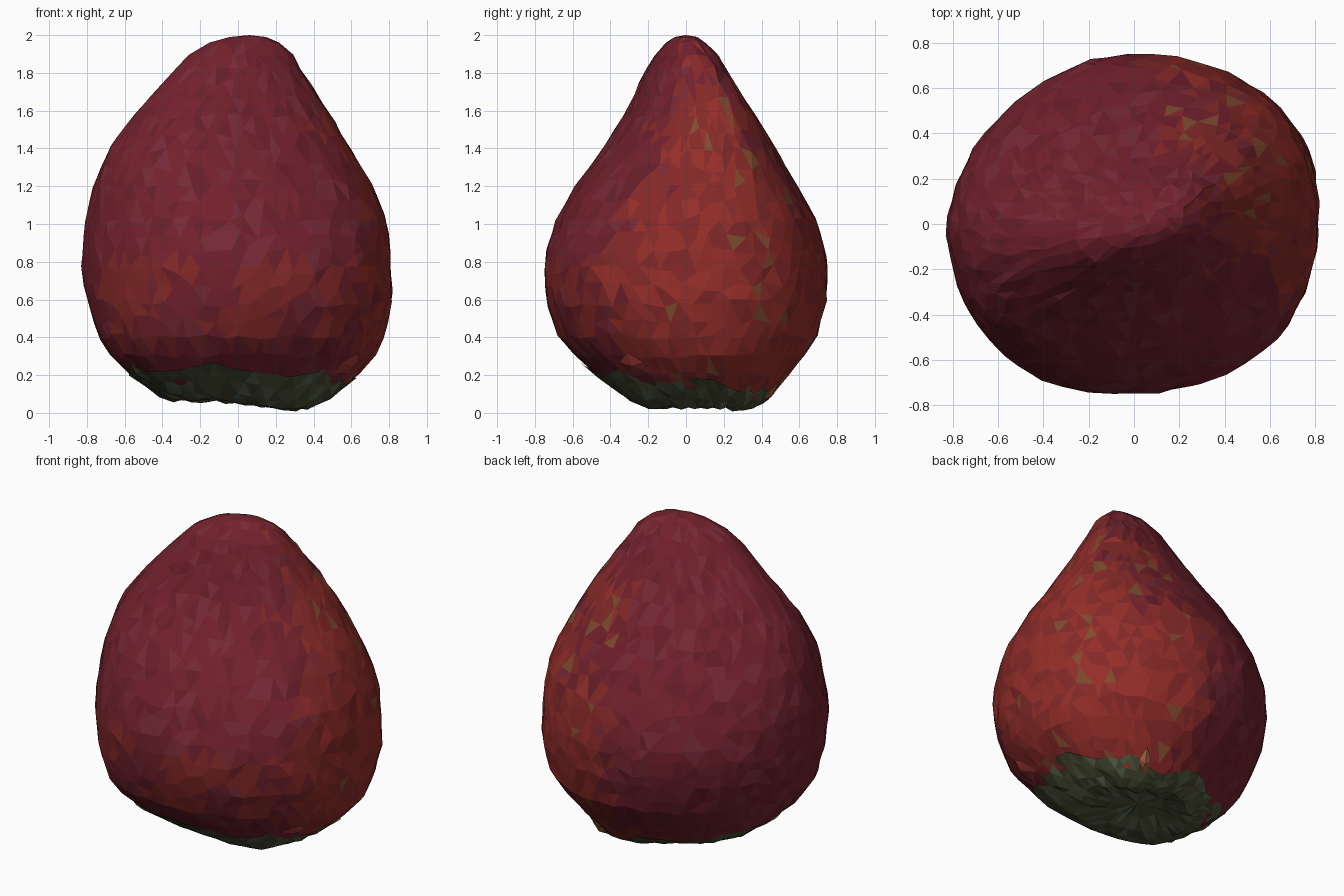
import bpy, bmesh, math, random
from mathutils import Vector, noise

if "Cube" in bpy.data.objects:
    bpy.data.objects.remove(bpy.data.objects["Cube"])

random.seed(4)

# Fruit sections: z, left x, right x, front y, back y, skew
KEYS = [
    (0.07, -0.14, 0.20, -0.05, 0.20, 0.1),
    (0.035, -0.31, 0.39, -0.20, 0.34, 0.12),
    (0.09, -0.45, 0.52, -0.33, 0.45, 0.14),
    (0.20, -0.57, 0.64, -0.47, 0.54, 0.14),
    (0.30, -0.67, 0.72, -0.58, 0.62, 0.12),
    (0.40, -0.73, 0.77, -0.67, 0.69, 0.1),
    (0.60, -0.80, 0.815, -0.74, 0.74, 0.06),
    (0.80, -0.825, 0.81, -0.75, 0.75, 0.04),
    (1.00, -0.805, 0.79, -0.695, 0.70, 0.06),
    (1.20, -0.765, 0.71, -0.585, 0.59, 0.12),
    (1.40, -0.68, 0.59, -0.435, 0.47, 0.22),
    (1.60, -0.53, 0.475, -0.305, 0.345, 0.32),
    (1.80, -0.345, 0.345, -0.215, 0.22, 0.34),
    (1.90, -0.25, 0.285, -0.16, 0.16, 0.34),
    (1.96, -0.15, 0.22, -0.10, 0.10, 0.3),
    (1.99, -0.04, 0.15, -0.05, 0.055, 0.3),
]


def surface(u, t, grow=0.0):
    """Point on the fruit at section number u and angle t."""
    u = min(max(u, 0), len(KEYS) - 1)
    i = min(int(u), len(KEYS) - 2)
    f = u - i
    z, xl, xr, yf, yb, skew = [a + (b - a) * f for a, b in zip(KEYS[i], KEYS[i + 1])]
    # Squarer than an ellipse, fuller front right, and fuller front left low down
    low = max(0, 1 - z / 0.6)
    square = 0.015 + 0.03 * max(0, z - 1.2)
    lean = (0.035 + 0.02 * low) * math.cos(t + math.pi / 4)
    lean += 0.06 * low * math.cos(t + 0.75 * math.pi)
    full = 1 + (square + lean) * math.sin(2 * t) ** 2
    x = (xl + xr) / 2 + ((xr - xl) / 2 + grow) * full * math.cos(t)
    y = (yf + yb) / 2 + ((yb - yf) / 2 + grow) * full * math.sin(t + skew)
    if z < 0.25:  # wavy underside, lowest right of centre
        fade = 1 - z / 0.25
        z += fade * (0.03 - 0.06 * math.exp(-((x - 0.25) / 0.2) ** 2))
    return Vector((x, y, z))


def material(name, rgb):
    m = bpy.data.materials.new(name)
    m.diffuse_color = (*rgb, 1)
    m.use_nodes = True
    m.node_tree.nodes["Principled BSDF"].inputs["Base Color"].default_value = m.diffuse_color
    return m


def finish(bm, name, mats):
    bmesh.ops.recalc_face_normals(bm, faces=bm.faces)
    me = bpy.data.meshes.new(name)
    bm.to_mesh(me)
    bm.free()
    for m in mats:
        me.materials.append(m)
    ob = bpy.data.objects.new(name, me)
    bpy.context.collection.objects.link(ob)
    return ob


def bridge(bm, low, high, odd):
    """Triangles between two rings that are half a step apart."""
    n = len(low)
    for j in range(n):
        k = (j + 1) % n
        if odd:
            bm.faces.new((low[j], high[k], high[j]))
            bm.faces.new((low[j], low[k], high[k]))
        else:
            bm.faces.new((low[j], low[k], high[j]))
            bm.faces.new((low[k], high[k], high[j]))


def cap(bm, ring, co):
    pole = bm.verts.new(co)
    for j in range(len(ring)):
        bm.faces.new((ring[j], ring[(j + 1) % len(ring)], pole))


# Fruit body: jittered, faceted skin, open where the calyx covers it
SEG = 52
bm = bmesh.new()
rows = [1.9, 2.4, 3, 4, 5] + [5 + i * 0.45 for i in range(1, 16)] + [12.3, 13, 14, 15]
rings = []
for r, u in enumerate(rows):
    ring = []
    inner = 2 < u < 14
    for j in range(SEG):
        du = random.uniform(-0.14, 0.14) if inner else 0
        t = (j + 0.5 * (r % 2) + random.uniform(-0.28, 0.28)) * math.tau / SEG
        ring.append(bm.verts.new(surface(u + du, t, random.uniform(-0.003, 0.009))))
    rings.append(ring)
for r in range(len(rings) - 1):
    bridge(bm, rings[r], rings[r + 1], r % 2)
cap(bm, rings[-1], (0.06, 0.0, 2.0))
bmesh.ops.remove_doubles(bm, verts=bm.verts, dist=0.036)
bmesh.ops.recalc_face_normals(bm, faces=bm.faces)

# Skin colours: crimson all round, brighter on the right, a few olive flecks
skin = [
    material("crimson", (0.17, 0.015, 0.026)),
    material("dark_crimson", (0.14, 0.013, 0.022)),
    material("plum_red", (0.18, 0.022, 0.036)),
    material("bright_red", (0.30, 0.027, 0.022)),
    material("warm_red", (0.23, 0.022, 0.021)),
    material("olive_red", (0.21, 0.07, 0.028)),
]
for f in bm.faces:
    c, n = f.calc_center_median(), f.normal
    patch = 0.4 * noise.noise(c * 3) + random.uniform(-0.2, 0.2)
    side = n.x * 0.85 + n.y * 0.4 - n.z * 0.2 + patch
    if side > 0.6:
        f.material_index = 5 if random.random() < 0.05 else random.choice((3, 3, 4))
    elif side > 0.4 or (0.35 < c.z < 0.8 and n.y < -0.5 and patch > 0):
        f.material_index = 5 if c.y > 0.1 and c.z > 1.3 and random.random() < 0.2 else 4
    else:
        f.material_index = random.choice((0, 0, 0, 0, 1, 2))
finish(bm, "fruit_body", skin)

# Calyx: leafy cap hugging the underside, reaching higher at front left
LEAF = 40
leaf_mats = [
    material("leaf_dark", (0.055, 0.06, 0.026)),
    material("leaf_green", (0.075, 0.085, 0.038)),
    material("leaf_pale", (0.10, 0.13, 0.08)),
]
bm = bmesh.new()
rings = []
for r in range(6):
    ring = []
    for j in range(LEAF):
        t = (j + 0.5 * (r % 2)) * math.tau / LEAF
        tip = abs((t * 7 / math.tau) % 1 - 0.5) * 2 + random.uniform(-0.2, 0.2)
        front = 0.5 - 0.5 * math.sin(t + 0.4)
        edge = 1.95 + 1.2 * front + 0.5 * tip
        p = surface(edge * r / 5, t, random.uniform(0.004, 0.016))
        p.z = max(p.z + random.uniform(-0.012, 0.008), 0)
        ring.append(bm.verts.new(p))
    rings.append(ring)
for r in range(5):
    bridge(bm, rings[r], rings[r + 1], r % 2)
cap(bm, rings[0], (0.04, 0.08, 0.08))
bmesh.ops.remove_doubles(bm, verts=bm.verts, dist=0.03)
for f in bm.faces:
    f.material_index = random.choice((0, 0, 1, 1, 1, 2))
finish(bm, "calyx", leaf_mats)


# Curled leaf tips standing slightly off the skin
def curled_tip(name, t, u, width, mat):
    bm = bmesh.new()
    pts = [surface(u - 0.7, t - width, 0.005), surface(u - 0.7, t + width, 0.005),
           surface(u, t + width * 1.1, 0.02), surface(u + 0.5, t + width * 0.3, 0.02),
           surface(u, t - width, 0.02), surface(u - 0.2, t, 0.04)]
    v = [bm.verts.new(p) for p in pts]
    for j in range(5):
        bm.faces.new((v[j], v[(j + 1) % 5], v[5]))
    finish(bm, name, [mat])


tip_red = material("tip_red", (0.36, 0.04, 0.04))
tip_orange = material("tip_orange", (0.36, 0.1, 0.045))
curled_tip("curled_tip_front", math.radians(-38), 3.7, 0.11, tip_red)
curled_tip("curled_tip_front_left", math.radians(-150), 3.2, 0.07, leaf_mats[1])
curled_tip("curled_tip_back", math.radians(60), 2.3, 0.07, tip_orange)
